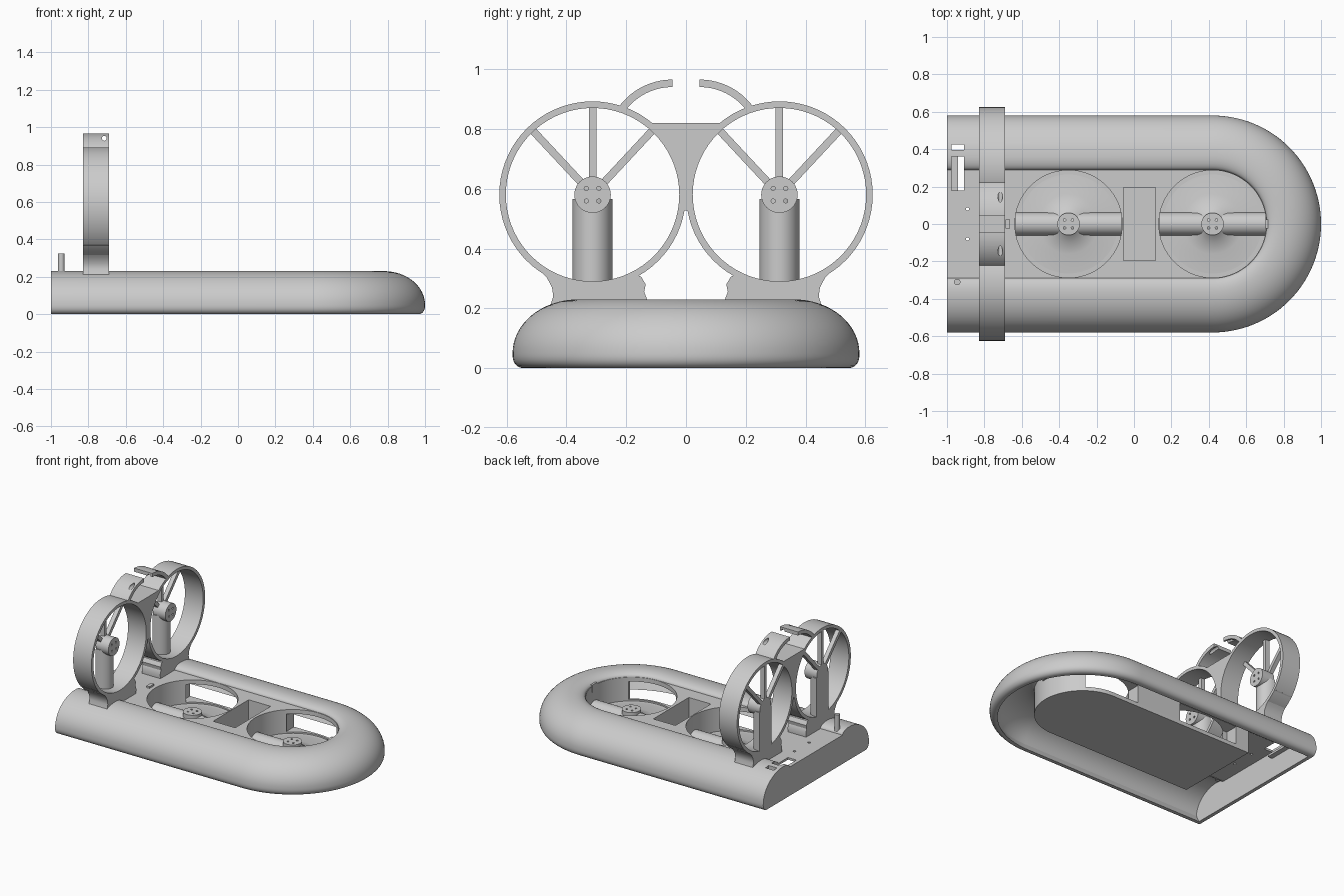
import bpy, bmesh
from math import sin, cos, pi, radians, sqrt

if "Cube" in bpy.data.objects:
    bpy.data.objects.remove(bpy.data.objects["Cube"])


def loft(name, sections, loop=False):
    """Skin closed sections; cap the ends unless the path loops."""
    bm = bmesh.new()
    rows = [[bm.verts.new(p) for p in s] for s in sections]
    n = len(rows[0])
    for i in range(len(rows) if loop else len(rows) - 1):
        a, b = rows[i], rows[(i + 1) % len(rows)]
        for j in range(n):
            k = (j + 1) % n
            bm.faces.new((a[j], a[k], b[k], b[j]))
    if not loop:
        bm.faces.new(rows[0])
        bm.faces.new(rows[-1])
    bmesh.ops.recalc_face_normals(bm, faces=bm.faces)
    me = bpy.data.meshes.new(name)
    bm.to_mesh(me)
    bm.free()
    ob = bpy.data.objects.new(name, me)
    bpy.context.collection.objects.link(ob)
    return ob


def prism(name, pts, lo, hi, axis='x'):
    place = {'x': lambda p, t: (t, p[0], p[1]),
             'y': lambda p, t: (p[0], t, p[1]),
             'z': lambda p, t: (p[0], p[1], t)}[axis]
    return loft(name, [[place(p, t) for p in pts] for t in (lo, hi)])


def box(name, x0, x1, y0, y1, z0, z1):
    return prism(name, [(x0, y0), (x1, y0), (x1, y1), (x0, y1)], z0, z1, 'z')


def arc(cx, cy, r, a0, a1, n, ry=None):
    return [(cx + r * cos(radians(a0 + (a1 - a0) * i / n)),
             cy + (ry or r) * sin(radians(a0 + (a1 - a0) * i / n))) for i in range(n + 1)]


def disc(name, cx, cy, r, lo, hi, axis='z', n=64):
    return prism(name, arc(cx, cy, r, 0, 360, n)[:-1], lo, hi, axis)


def select(ob):
    bpy.ops.object.select_all(action='DESELECT')
    bpy.context.view_layer.objects.active = ob
    ob.select_set(True)


def cut(targets, cutters):
    for ob in targets:
        for c in cutters:
            m = ob.modifiers.new('cut', 'BOOLEAN')
            m.operation, m.solver, m.object = 'DIFFERENCE', 'EXACT', c
            select(ob)
            bpy.ops.object.modifier_apply(modifier=m.name)
    for c in cutters:
        bpy.data.objects.remove(c)


BOW = 0.42  # centre of the rounded bow

# Skirt: hollow section swept along a U
outer = (arc(0.36, 0.2, 0.07, 180, 90, 6, 0.03)[:-1] + arc(0.36, 0.05, 0.22, 90, 0, 16, 0.18)
         + arc(0.545, 0.04, 0.035, 0, -90, 5, 0.04))
inner = (arc(0.36, 0.05, 0.195, 0, 90, 14, 0.155)
         + arc(0.36, 0.18, 0.07, 90, 180, 4, 0.025)[1:])
section = outer + [(0.53, 0.0)] + inner


def u_station(x, ang):
    c, s = cos(ang), sin(ang)
    return [(x + r * c, r * s, z) for r, z in section]


stations = [u_station(-0.99, -pi / 2)]
stations += [u_station(BOW, -pi / 2 + pi * i / 56) for i in range(57)]
stations += [u_station(-0.99, pi / 2)]
skirt = loft('skirt', stations)

# Stern wall and rear deck
stern = prism('stern_wall', outer + [(-y, z) for y, z in reversed(outer)], -1.0, -0.975)
deck = box('rear_deck', -0.98, -0.66, -0.3, 0.3, 0.185, 0.2)
cut([skirt, deck], [box('servo_hole', -0.985, -0.91, 0.18, 0.36, 0.1, 0.3),
                    box('slot_hole', -0.98, -0.91, 0.395, 0.425, 0.1, 0.3)])
cut([deck], [disc('screw_hole', -0.89, s * 0.08, 0.009, 0.1, 0.3, 'z', 12) for s in (-1, 1)])
box('servo_shelf', -0.985, -0.94, 0.18, 0.36, 0.14, 0.155)
disc('rear_post', -0.945, -0.31, 0.017, 0.19, 0.325, 'z', 24)

# Centre body with lift ducts, battery bay and side windows
body = prism('centre_body', [(-0.68, -0.302)] + arc(BOW, 0, 0.302, -90, 90, 40) + [(-0.68, 0.302)],
             0.018, 0.2, 'z')
cut([body], [disc('duct_a', -0.35, 0, 0.287, 0.035, 0.3),
             disc('duct_b', BOW, 0, 0.287, 0.035, 0.3),
             box('bay', -0.055, 0.115, -0.195, 0.195, 0.04, 0.3)])
cut([body], [box('window', x0, x1, min(s * .21, s * .4), max(s * .21, s * .4), 0.045, 0.17)
             for x0, x1 in ((-0.58, -0.12), (0.22, 0.6)) for s in (-1, 1)])
for i, x in enumerate((-0.675, 0.715)):
    box(f'hull_clip_{i}', x - 0.012, x + 0.012, -0.025, 0.025, 0.16, 0.212)


def holes4(cx, cy, lo, hi, axis):
    return [disc('bolt', cx + sx * 0.021, cy + sz * 0.021, 0.007, lo, hi, axis, 10)
            for sx in (-1, 1) for sz in (-1, 1)]


# Lift motor mounts: shallow cone, rounded beam and drilled hub
for i, cx in enumerate((-0.35, BOW)):
    loft(f'duct_floor_cone_{i}', [[(x, y, z) for x, y in arc(cx, 0, r, 0, 360, 48)[:-1]]
                                  for r, z in ((0.28, 0.034), (0.16, 0.042), (0.1, 0.055), (0.06, 0.085))])
    prism(f'lift_beam_{i}', arc(0, 0.035, 0.062, 0, 180, 16), cx - 0.284, cx + 0.284)
    hub = disc(f'lift_hub_{i}', cx, 0, 0.06, 0.035, 0.115, 'z', 40)
    cut([hub], holes4(cx, 0, 0.09, 0.2, 'z'))

# Thrust ducts at the stern, one per side
X0, X1, CY, CZ = -0.83, -0.69, 0.3125, 0.58
RO, RI = 0.312, 0.29
for s, side in ((-1, 'right'), (1, 'left')):
    def m(pts):
        return [(s * y, z) for y, z in pts]
    cy = s * CY
    loft(f'thrust_ring_{side}',
         [[(x, cy + r * cos(a), CZ + r * sin(a)) for x, r in ((X0, RO), (X1, RO), (X1, RI), (X0, RI))]
          for a in [2 * pi * i / 72 for i in range(72)]], loop=True)
    foot = arc(CY, CZ, 0.3, -118, -42, 20)
    foot += [(0.545, 0.37), (0.5, 0.338), (0.465, 0.302), (0.448, 0.27), (0.444, 0.24), (0.46, 0.19),
             (0.135, 0.19), (0.13, 0.23), (0.14, 0.255), (0.135, 0.28), (0.15, 0.306)]
    prism(f'ring_foot_{side}', m(foot), X0, X1)
    # Curved arm above the ring
    arm = prism(f'top_arm_{side}', m(arc(0.045, 0.742, 0.223, 90, 36, 14)
                                     + arc(0.045, 0.742, 0.198, 36, 90, 14)), X0, X1)
    cut([arm], [disc('cable_hole', -0.715, 0.94, 0.013, -0.3, 0.3, 'y', 16)])
    # Spokes
    for k, a in enumerate((47, 90, 133)):
        c, d = cos(radians(a)), sin(radians(a))
        w = 0.0125
        prism(f'spoke_{side}_{k}',
              [(cy + t * c - u * d, CZ + t * d + u * c) for t, u in ((0, -w), (0.296, -w), (0.296, w), (0, w))],
              X0, X0 + 0.03)
    # Rounded pylon and drilled motor hub
    loft(f'pylon_{side}', [[(X0 + (x - X0) * 1.0, y, z if z < 0.4 else 0.565 - 0.0 * y) for x, y in
                            [(X0 + 0.08 * sin(pi * i / 16), cy + 0.067 * cos(pi * i / 16)) for i in range(17)]]
                           for z in (0.285, 0.565)])
    hub = disc(f'motor_hub_{side}', cy, CZ, 0.061, X0, X0 + 0.095, 'x', 40)
    cut([hub], holes4(cy, CZ, X0 - 0.05, X0 + 0.2, 'x'))

# Web joining both rings
a_lo, a_hi = 190, 128
left = arc(CY, CZ, 0.305, a_hi, a_lo, 20)
left = [(max(y, 0.004), z) for y, z in left]
prism('ring_web', left + [(-y, z) for y, z in reversed(left)], X0, X1)

for ob in list(bpy.context.scene.objects):
    select(ob)
    bpy.ops.object.shade_smooth_by_angle(angle=radians(30))
